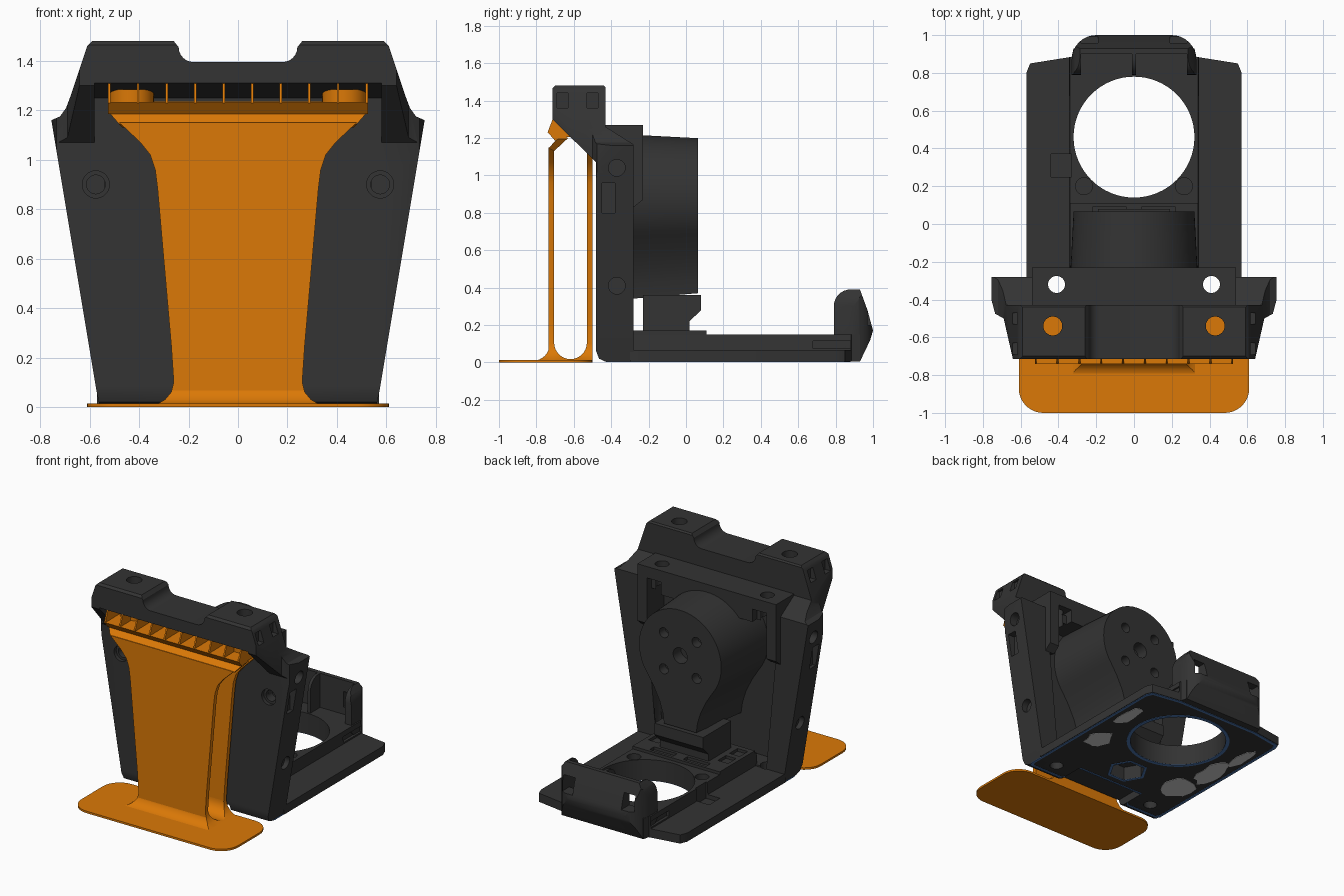
import bpy, bmesh, math, random
from math import radians, cos, sin

random.seed(4)
if "Cube" in bpy.data.objects:
    bpy.data.objects.remove(bpy.data.objects["Cube"])


def material(name, rgb):
    m = bpy.data.materials.new(name)
    m.use_nodes = True
    m.diffuse_color = (*rgb, 1)
    m.node_tree.nodes["Principled BSDF"].inputs["Base Color"].default_value = (*rgb, 1)
    return m


BLACK = material("charcoal", (0.033, 0.033, 0.033))
ORANGE = material("orange", (0.71, 0.19, 0.002))
GREY = material("underside grey", (0.62, 0.62, 0.62))
BLUE = material("underside blue", (0.07, 0.18, 0.43))


def arc(cx, cy, r, a0=0, a1=360, n=32):
    """Points on an arc; a full circle leaves out the repeated end."""
    steps = n if a1 - a0 == 360 else n + 1
    return [(cx + r * cos(radians(a0 + (a1 - a0) * i / n)),
             cy + r * sin(radians(a0 + (a1 - a0) * i / n))) for i in range(steps)]


def sym(half):
    return half + [(-x, y) for x, y in reversed(half)]


def rect(x0, y0, x1, y1):
    return [(x0, y0), (x1, y0), (x1, y1), (x0, y1)]


def prism(name, pts, axis, lo, hi, mat=BLACK, flare=1.0, pivot=(0, 0)):
    """Extrude a profile along an axis; flare scales the low end."""
    place = {"X": lambda a, b, t: (t, a, b), "Y": lambda a, b, t: (a, t, b),
             "Z": lambda a, b, t: (a, b, t)}[axis]
    bm = bmesh.new()
    ends = []
    for t, s in ((lo, flare), (hi, 1)):
        ends.append([bm.verts.new(place(pivot[0] + (a - pivot[0]) * s,
                                        pivot[1] + (b - pivot[1]) * s, t)) for a, b in pts])
    n = len(pts)
    for ring in ends:
        bm.faces.new(ring)
    for i in range(n):
        j = (i + 1) % n
        bm.faces.new((ends[0][i], ends[0][j], ends[1][j], ends[1][i]))
    bmesh.ops.recalc_face_normals(bm, faces=bm.faces)
    me = bpy.data.meshes.new(name)
    bm.to_mesh(me)
    bm.free()
    me.materials.append(mat)
    ob = bpy.data.objects.new(name, me)
    bpy.context.scene.collection.objects.link(ob)
    return ob


def boolean(ob, tool, mode="DIFFERENCE"):
    tool.hide_render = True
    mod = ob.modifiers.new("cut", "BOOLEAN")
    mod.operation, mod.object, mod.solver = mode, tool, "EXACT"
    dg = bpy.context.evaluated_depsgraph_get()
    dg.update()
    new = bpy.data.meshes.new_from_object(ob.evaluated_get(dg))
    ob.modifiers.clear()
    ob.data = new
    bpy.data.objects.remove(tool)


def cut(ob, pts, axis, lo, hi):
    boolean(ob, prism("cutter", pts, axis, lo, hi, ob.data.materials[0]))


def keep(ob, pts, axis, lo, hi):
    boolean(ob, prism("limit", pts, axis, lo, hi, ob.data.materials[0]), "INTERSECT")


FLOOR = 0.004
NOTCH = rect(-0.27, -0.6, 0.27, -0.25)

# Upright frame: front outline limited by the side and top outlines
front = sym([(0.56, FLOOR), (0.575, 0.08), (0.755, 1.16), (0.72, 1.175), (0.695, 1.21),
             (0.68, 1.25), (0.61, 1.46), (0.59, 1.48), (0.26, 1.48)]
            + arc(0.18, 1.455, 0.06, 0, -90, 6))
frame = prism("upright_frame", front, "Y", -0.8, -0.2)
keep(frame, [(-0.43, FLOOR), (-0.28, FLOOR), (-0.28, 1.165), (-0.43, 1.26), (-0.43, 1.47),
             (-0.44, 1.48), (-0.7, 1.48), (-0.715, 1.465), (-0.715, 1.3), (-0.48, 1.07),
             (-0.48, 0.06), (-0.465, 0.02)], "X", -1, 1)
keep(frame, sym([(0.64, -0.72), (0.69, -0.5), (0.735, -0.475), (0.755, -0.4), (0.755, -0.2)]),
     "Z", -0.1, 1.6)
cut(frame, sym([(0.43, 0.075), (0.525, 1.1)]), "Y", -0.42, -0.1)
cut(frame, NOTCH, "Z", -0.1, 0.06)
# Pocket under the overhang, between two sloped arms
cut(frame, [(-0.8, 1.31), (-0.715, 1.31), (-0.48, 1.25), (-0.48, 1.0), (-0.8, 1.0)],
    "X", -0.58, 0.58)
for s in (-1, 1):
    cut(frame, arc(s * 0.43, -0.54, 0.05), "Z", 1.2, 1.6)
    cut(frame, arc(s * 0.41, -0.32, 0.045), "Z", -0.1, 1.4)
    cut(frame, arc(s * 0.575, 0.9, 0.055), "Y", -0.6, -0.455)
    cut(frame, arc(s * 0.575, 0.9, 0.038), "Y", -0.6, -0.39)
    # Side pockets, following the slanted side
    for y, z, w, h, x in ((-0.415, 0.88, 0.035, 0.08, 0.67), (-0.66, 1.4, 0.03, 0.04, 0.6),
                          (-0.5, 1.4, 0.03, 0.04, 0.6)):
        cut(frame, rect(y - w, z - h, y + w, z + h), "X", *sorted((s * x, s * 0.9)))
    # Side bolt holes with square pockets on the inner face
    for z, x in ((1.04, 0.68), (0.41, 0.59)):
        cut(frame, arc(-0.37, z, 0.045, n=20), "X", *sorted((s * x, s * 0.9)))
        cut(frame, rect(-0.4, z - 0.05, -0.33, z + 0.05), "X",
            *sorted((s * 0.4, s * (x - 0.06))))

# Mounting bracket: top beam with a tab hanging down at each end
bracket = prism("motor_bracket", [(-0.43, 0.87), (-0.28, 0.83), (-0.23, 0.87), (-0.23, 1.27),
                                  (-0.44, 1.27)], "X", -0.54, 0.54)
cut(bracket, rect(-0.465, 0.7, 0.465, 1.1), "Y", -0.5, -0.1)
for s in (-1, 1):
    cut(bracket, arc(s * 0.41, -0.32, 0.045), "Z", 0.5, 1.4)
    cut(bracket, rect(s * 0.41 - 0.055, 1.05, s * 0.41 + 0.055, 1.19), "Y", -0.38, -0.1)

# Teardrop motor housing
drop = sym([(0.125, 0.37), (0.135, 0.44), (0.16, 0.52), (0.205, 0.61)]
           + arc(0, 0.88, 0.32, -38, 85, 20))
motor = prism("motor_housing", drop, "Y", -0.425, 0.065, flare=1.08, pivot=(0, 0.88))
cut(motor, arc(0, 0.88, 0.055), "Y", -0.02, 0.2)
for k in range(4):
    a = radians(45 + 90 * k)
    cut(motor, arc(0.18 * cos(a), 0.88 + 0.18 * sin(a), 0.035, n=20), "Y", 0, 0.2)
prism("outlet_block", [(-0.23, 0.36), (0.08, 0.36), (0.08, 0.28), (0.02, 0.22),
                       (0.02, 0.15), (-0.23, 0.15)], "X", -0.19, 0.19)

# Base: thin wings beside a raised middle, with the large round opening
base = prism("base_plate", sym([(0.57, -0.3), (0.57, 0.8), (0.55, 0.85), (0.33, 0.885),
                                (0.32, 0.93)]), "Z", FLOOR, 0.2)
keep(base, sym([(0.57, -0.1), (0.57, 0.065), (0.345, 0.065), (0.34, 0.15)]), "Y", -1, 1)
cut(base, NOTCH, "Z", -0.1, 0.06)
cut(base, arc(0, 0.46, 0.32, n=64), "Z", -0.1, 0.3)
cut(base, arc(0, -0.07, 0.12, n=6), "Z", -0.1, 0.1)
cut(base, rect(-0.44, 0.25, -0.33, 0.37), "Z", 0.035, 0.3)
for s in (-1, 1):
    cut(base, arc(s * 0.41, -0.32, 0.045), "Z", -0.1, 0.3)
    cut(base, arc(s * 0.265, 0.2, 0.045, n=20), "Z", 0.04, 0.3)
    cut(base, rect(0.68, 0.075, 0.88, 0.115), "X", *sorted((s * 0.325, s * 0.5)))

# Raised pad with slots under the outlet
pad = prism("outlet_pad", rect(-0.34, -0.28, 0.34, 0.11), "Z", 0.1, 0.17)
for s in (-1, 1):
    for y in (-0.2, -0.07):
        cut(pad, rect(s * 0.27 - 0.04, y - 0.045, s * 0.27 + 0.04, y + 0.045), "Z", 0.13, 0.3)
    cut(pad, rect(s * 0.13 - 0.09, 0.04, s * 0.13 + 0.09, 0.09), "Z", 0.13, 0.3)

# Rear clip: rounded hollow wall with two windows
clip = prism("rear_clip", [(0.79, 0.1)] + arc(0.88, 0.3, 0.09, 180, 90, 8)
             + [(0.93, 0.39), (0.97, 0.28), (1.0, 0.17), (0.985, 0.12), (0.93, FLOOR),
                (0.88, FLOOR)], "X", -0.33, 0.33)
keep(clip, sym([(0.33, -0.1), (0.33, 0.29), (0.315, 0.35), (0.28, 0.4)]), "Y", 0.5, 1.2)
keep(clip, sym([(0.33, 0.7)] + arc(0.2, 0.87, 0.13, 0, 90, 8)), "Z", -0.1, 0.6)
for s in (-1, 1):
    cut(clip, rect(s * 0.145 - 0.135, 0.7, s * 0.145 + 0.135, 0.9), "Z", 0.13, 0.6)
    cut(clip, rect(s * 0.235 - 0.045, 0.2, s * 0.235 + 0.045, 0.31), "Y", 0.8, 1.2)

# Orange support: foot, two walls with curved sides, root fillets
foot = sym([(0.48, -1.0)] + arc(0.48, -0.87, 0.13, -80, 0, 8)
           + arc(0.48, -0.63, 0.13, 0, 90, 8))
prism("support_foot", foot, "Z", 0, 0.014, ORANGE)
lower = [(0.33, 0.01), (0.295, 0.03), (0.27, 0.06), (0.26, 0.1), (0.27, 0.25), (0.325, 0.88),
         (0.335, 0.96), (0.355, 1.02), (0.395, 1.07)]
wall = sym(lower + [(0.48, 1.15)])
prism("support_front_wall", wall, "Y", -0.735, -0.705, ORANGE)
prism("support_back_wall", sym(lower + [(0.515, 1.19)]), "Y", -0.53, -0.5, ORANGE)
fillets = [("support_front_fillet", arc(-0.815, 0.095, 0.085, -90, 0, 8) + [(-0.72, 0.01)]),
           ("support_inner_fillet", [(-0.71, 0.01), (-0.71, 0.1)]
            + arc(-0.6175, 0.105, 0.0875, 180, 360, 14) + [(-0.525, 0.1), (-0.525, 0.01)])]
for name, pts in fillets:
    keep(prism(name, pts, "X", -0.4, 0.4, ORANGE), wall, "Y", -0.9, -0.4)

# Comb that carries the overhang
bend = prism("support_bend", [(-0.735, 1.145), (-0.705, 1.13), (-0.63, 1.2), (-0.67, 1.215)],
             "X", -0.6, 0.6, ORANGE)
keep(bend, sym([(0.46, 1.12), (0.525, 1.195), (0.525, 1.25)]), "Y", -0.9, -0.4)
prism("comb_beam", [(-0.74, 1.232), (-0.7, 1.185), (-0.66, 1.205), (-0.485, 1.205),
                    (-0.485, 1.235)], "X", -0.525, 0.525, ORANGE)
for i in range(10):
    x = -0.52 + i * 1.04 / 9
    prism("comb_fin", [(-0.74, 1.23), (-0.71, 1.308), (-0.485, 1.25), (-0.485, 1.23)],
          "X", x - 0.005, x + 0.005, ORANGE)
for s in (-1, 1):
    prism("comb_disc", arc(s * 0.43, -0.54, 0.09), "Z", 1.22, 1.285, ORANGE)


# Thin painted plates on the underside: blue borders and grey patches
def border(name, pts, pivot, scale):
    inner = [(pivot[0] + (x - pivot[0]) * scale, pivot[1] + (y - pivot[1]) * scale)
             for x, y in pts]
    cut(prism(name, pts, "Z", 0.001, 0.005, BLUE), inner, "Z", -0.1, 0.1)


outline = sym([(0.275, -0.25), (0.275, -0.4), (0.3, -0.428), (0.55, -0.428), (0.565, -0.4),
               (0.565, 0.8), (0.545, 0.845), (0.33, 0.88)])
border("underside_edge_border", outline, (0, 0.2), 0.97)
border("opening_border", arc(0, 0.46, 0.345, n=64), (0, 0.46), 0.93)
border("hex_border", arc(0, -0.07, 0.14, n=6), (0, -0.07), 0.86)
for x, y, w, h in ((-0.39, -0.02, 0.12, 0.15), (-0.45, 0.27, 0.08, 0.17),
                   (-0.48, 0.55, 0.045, 0.13), (0.42, 0.14, 0.09, 0.11),
                   (0.47, 0.5, 0.05, 0.15)):
    blob = [(x + w * r * cos(i * math.tau / 14), y + h * r * sin(i * math.tau / 14))
            for i, r in enumerate(random.uniform(0.75, 1.1) for _ in range(14))]
    prism("underside_patch", blob, "Z", 0.001, 0.005, GREY)

# Smooth the round surfaces, keep the edges sharp
for ob in bpy.context.scene.objects:
    if ob.type == "MESH":
        ob.data.shade_smooth()
        ob.data.set_sharp_from_angle(angle=radians(30))
